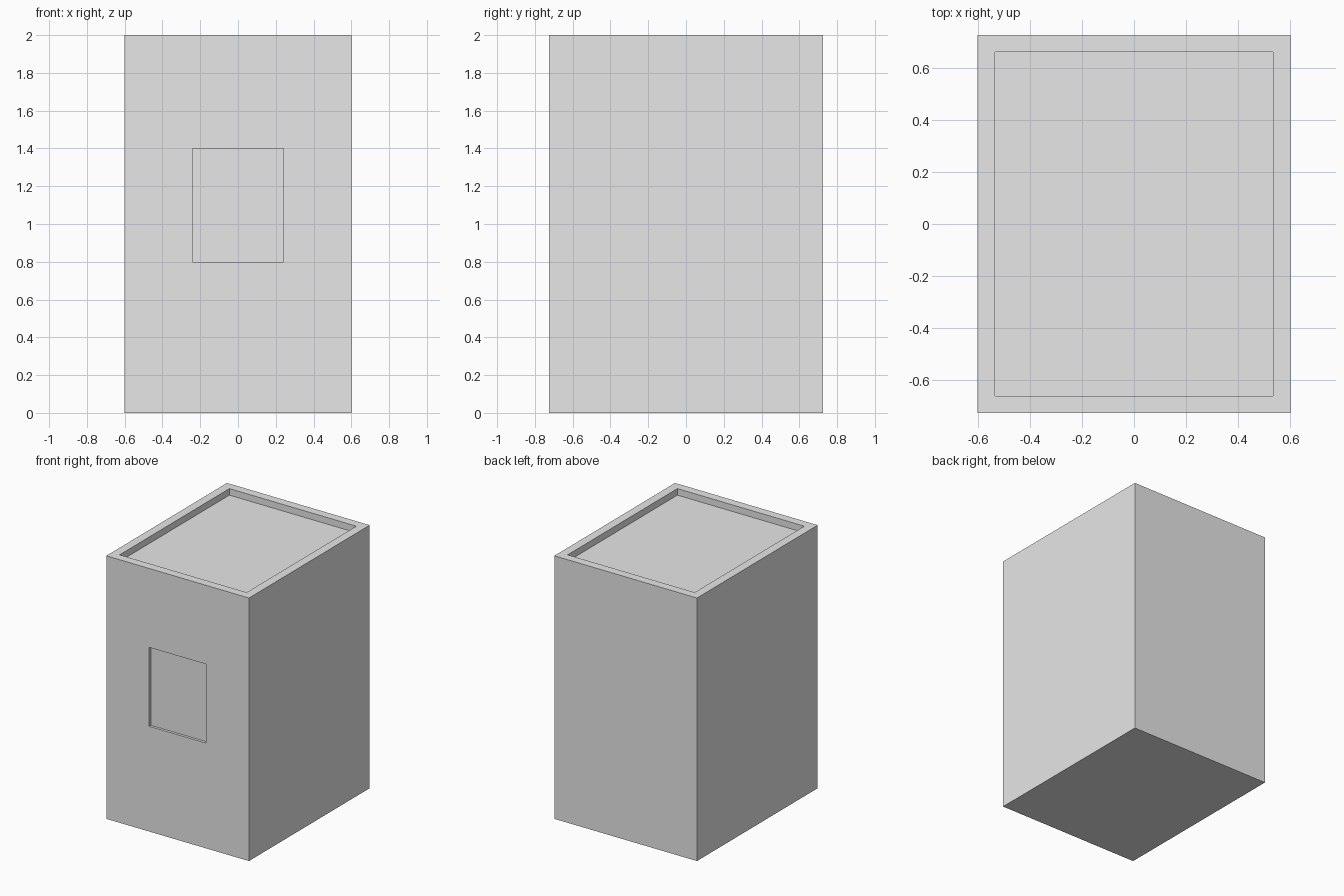
import bpy
import bmesh
from mathutils import Vector

WIDTH, DEPTH, HEIGHT = 1.2, 1.45, 2.0
RIM, TOP_RECESS = 0.066, 0.05
PANEL_HALF, PANEL_LOW, PANEL_HIGH, PANEL_RECESS = 0.24, 0.8, 1.4, 0.02

cube = bpy.data.objects.get("Cube")
if cube:
    bpy.data.objects.remove(cube, do_unlink=True)

grey = bpy.data.materials.new("light_grey")
grey.use_nodes = True
colour = (0.8, 0.8, 0.8, 1)
grey.diffuse_color = colour
grey.node_tree.nodes["Principled BSDF"].inputs["Base Color"].default_value = colour


def face_towards(bm, direction):
    """Face lying furthest along a direction."""
    return max(bm.faces, key=lambda f: f.calc_center_median().dot(direction))


def inset(bm, face, thickness):
    bmesh.ops.inset_region(bm, faces=[face], thickness=thickness, use_even_offset=True)


def sink(bm, face, offset):
    """Push a face inwards, leaving straight walls behind it."""
    inner = bmesh.ops.extrude_discrete_faces(bm, faces=[face])["faces"][0]
    bmesh.ops.translate(bm, verts=inner.verts, vec=offset)


# Solid body
bm = bmesh.new()
bmesh.ops.create_cube(bm, size=1)
bmesh.ops.scale(bm, verts=bm.verts, vec=(WIDTH, DEPTH, HEIGHT))
bmesh.ops.translate(bm, verts=bm.verts, vec=(0, 0, HEIGHT / 2))
bm.normal_update()
top = face_towards(bm, Vector((0, 0, 1)))
front = face_towards(bm, Vector((0, -1, 0)))

# Sunken top inside a raised rim
inset(bm, top, RIM)
sink(bm, top, (0, 0, -TOP_RECESS))

# Shallow rectangular recess in the front
inset(bm, front, 0.1)
for v in front.verts:
    v.co.x = PANEL_HALF if v.co.x > 0 else -PANEL_HALF
    v.co.z = PANEL_HIGH if v.co.z > HEIGHT / 2 else PANEL_LOW
sink(bm, front, (0, PANEL_RECESS, 0))

bmesh.ops.recalc_face_normals(bm, faces=bm.faces)
mesh = bpy.data.meshes.new("box_body")
bm.to_mesh(mesh)
bm.free()
mesh.materials.append(grey)
body = bpy.data.objects.new("box_body", mesh)
bpy.context.collection.objects.link(body)
